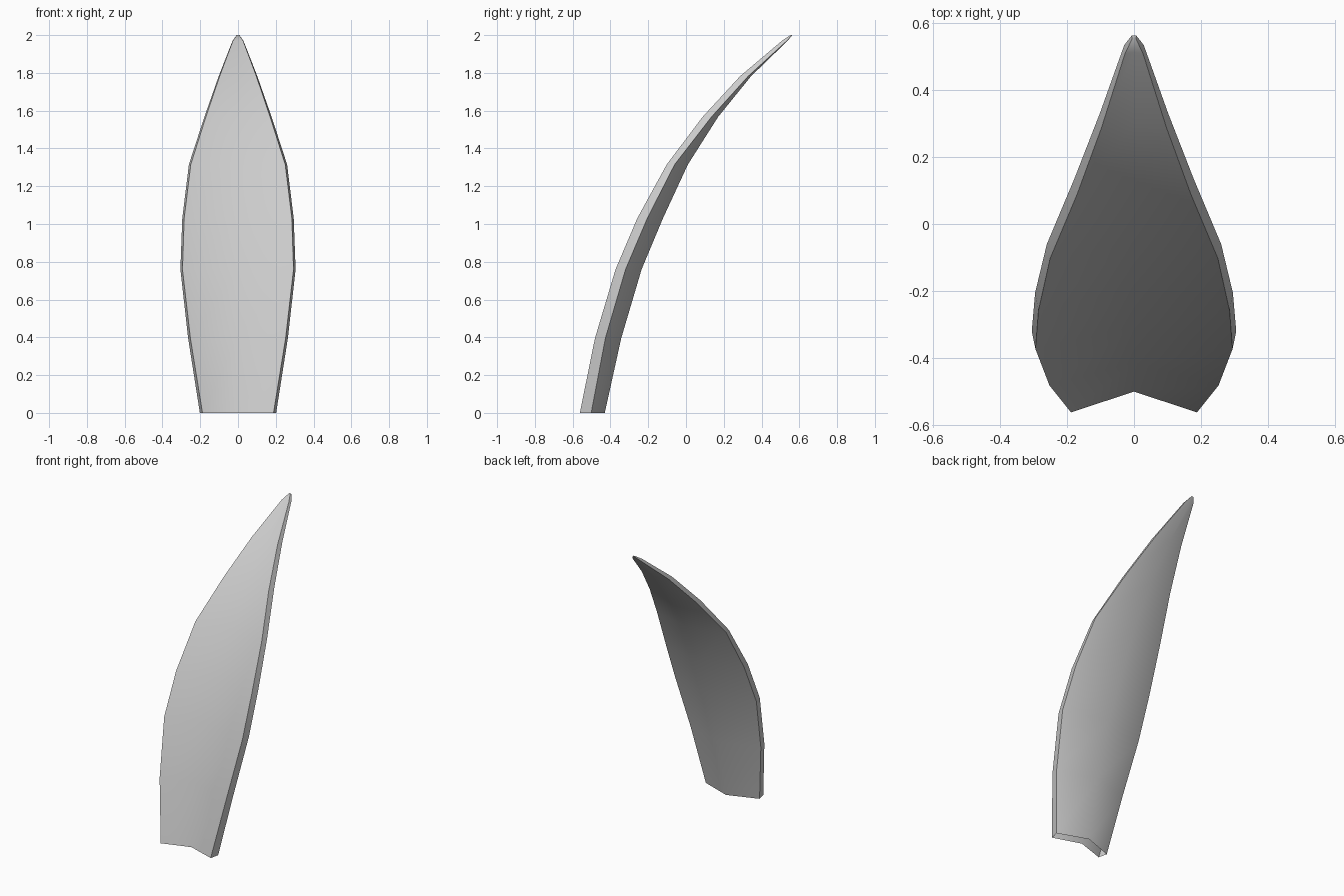
import bpy, bmesh, math

if "Cube" in bpy.data.objects:
    bpy.data.objects.remove(bpy.data.objects["Cube"])

# Cross-sections from base to tip:
# z, front rim x, front rim y, back rim x, back rim y, front spine y, back spine y
SECTIONS = [
    (0.00, 0.188, -0.562, 0.202, -0.502, -0.500, -0.430),
    (0.395, 0.252, -0.482, 0.264, -0.427, -0.413, -0.343),
    (0.76, 0.294, -0.373, 0.305, -0.320, -0.305, -0.235),
    (1.03, 0.285, -0.258, 0.295, -0.205, -0.194, -0.122),
    (1.315, 0.250, -0.102, 0.260, -0.060, -0.060, 0.010),
    (1.567, 0.170, 0.088, 0.178, 0.135, 0.107, 0.170),
    (1.783, 0.097, 0.287, 0.102, 0.330, 0.295, 0.345),
    (1.97, 0.027, 0.508, 0.029, 0.534, 0.512, 0.538),
    (2.00, 0.006, 0.552, 0.007, 0.562, 0.553, 0.563),
]

bm = bmesh.new()

# Six-sided chevron rings, mirrored about the spine
rings = []
for z, fx, fy, bx, by, fs, bs in SECTIONS:
    outline = [(0, fs), (fx, fy), (bx, by), (0, bs), (-bx, by), (-fx, fy)]
    rings.append([bm.verts.new((x, y, z)) for x, y in outline])

# Skin between the rings, leaving the base open
for low, high in zip(rings, rings[1:]):
    for i in range(6):
        j = (i + 1) % 6
        bm.faces.new((low[i], low[j], high[j], high[i]))

# Close the tip
tip = rings[-1]
bm.faces.new((tip[0], tip[1], tip[2], tip[3]))
bm.faces.new((tip[0], tip[3], tip[4], tip[5]))
bmesh.ops.recalc_face_normals(bm, faces=bm.faces)

mesh = bpy.data.meshes.new("petal")
bm.to_mesh(mesh)
bm.free()

# Curved petal blade
petal = bpy.data.objects.new("petal", mesh)
bpy.context.collection.objects.link(petal)
bpy.context.view_layer.objects.active = petal
petal.select_set(True)
bpy.ops.object.shade_smooth_by_angle(angle=math.radians(50))
